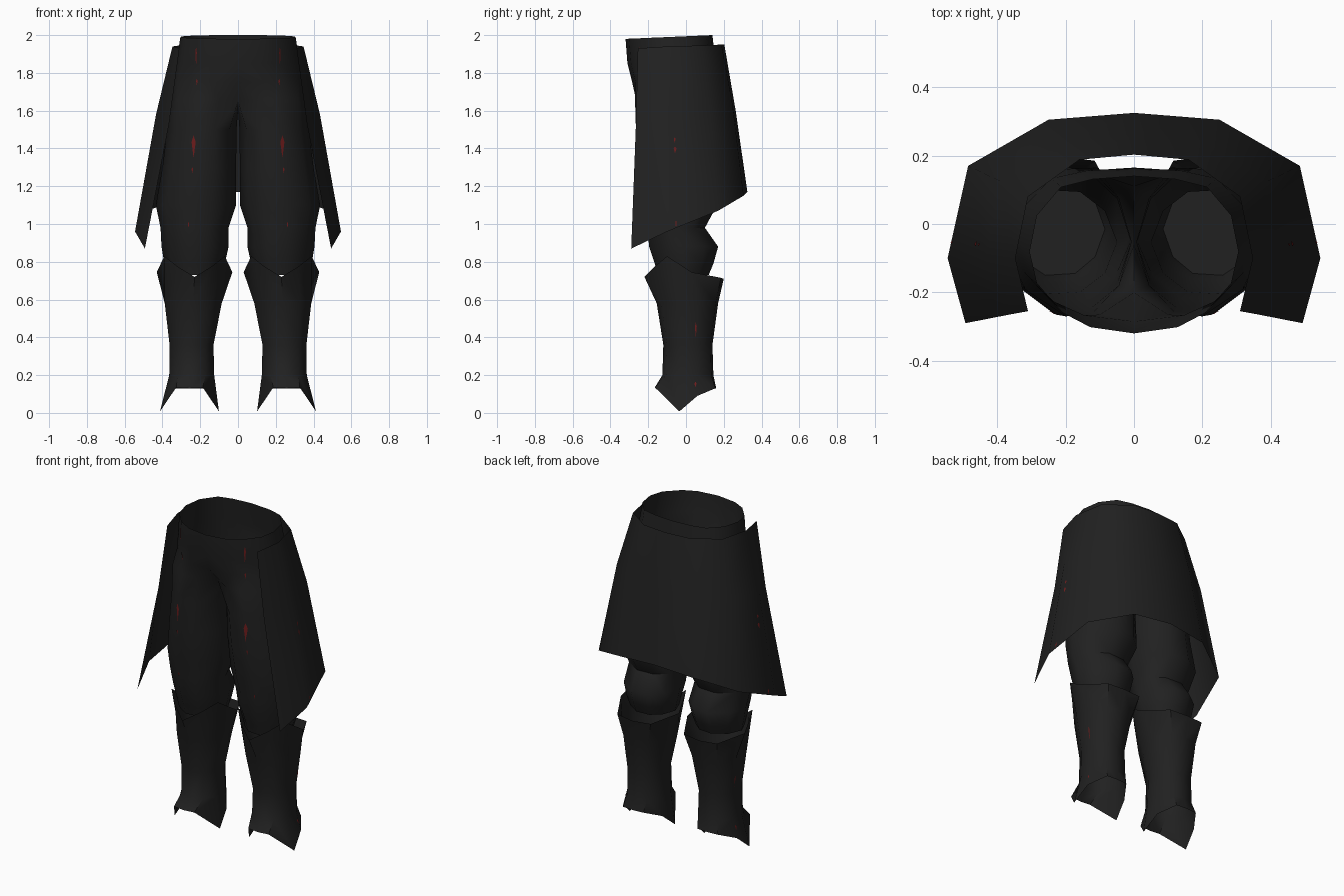
import bpy, math
from mathutils import Vector
from mathutils.bvhtree import BVHTree

if "Cube" in bpy.data.objects:
    bpy.data.objects.remove(bpy.data.objects["Cube"])


def material(name, rgb):
    m = bpy.data.materials.new(name)
    m.diffuse_color = (*rgb, 1)
    m.use_nodes = True
    m.node_tree.nodes["Principled BSDF"].inputs["Base Color"].default_value = m.diffuse_color
    return m


CHARCOAL = material("charcoal cloth", (0.015, 0.015, 0.015))
RED = material("dark red", (0.16, 0.012, 0.012))
all_verts, all_faces = [], []      # half-model surface, used to seat the slits


def build(name, verts, faces, mat, angle=50, keep=True):
    """Make a half object and mirror it across x = 0."""
    me = bpy.data.meshes.new(name)
    me.from_pydata([tuple(v) for v in verts], [], faces)
    me.materials.append(mat)
    ob = bpy.data.objects.new(name, me)
    bpy.context.collection.objects.link(ob)
    if keep:
        base = len(all_verts)
        all_verts.extend(Vector(v) for v in verts)
        all_faces.extend([base + i for i in f] for f in faces)
    mod = ob.modifiers.new("mirror", 'MIRROR')
    mod.use_clip = True
    mod.merge_threshold = 0.0005
    bpy.ops.object.select_all(action='DESELECT')
    ob.select_set(True)
    bpy.context.view_layer.objects.active = ob
    bpy.ops.object.modifier_apply(modifier="mirror")
    bpy.ops.object.shade_smooth_by_angle(angle=math.radians(angle))
    return ob


def bridge(a, b, n, closed):
    """Quads between a ring starting at index a and the ring below it at b."""
    return [(a + i, b + i, b + (i + 1) % n, a + (i + 1) % n)
            for i in range(n if closed else n - 1)]


# --- Trousers: open hip rings (front centre to back centre), then leg rings
hip = [(0, 0), (.42, .04), (.68, .13), (.93, .32), (1, .52),
       (.93, .75), (.7, .93), (.4, .98), (0, 1)]
leg = [(.1, .2), (.3, .02), (.6, 0), (.88, .2), (1, .5),
       (.88, .8), (.6, 1), (.3, .98), (.1, .8), (0, .5)]
hip_rings = [(1.98, 2.0, .305, -.32, .14), (1.85, 1.86, .325, -.31, .155),
             (1.75, 1.75, .345, -.285, .165)]          # z front, z back, x, y0, y1
leg_rings = [(1.5, .008, .375, -.265, .16), (1.3, .01, .40, -.255, .155),
             (1.1, .01, .435, -.225, .165), (.98, .05, .41, -.205, .10),
             (.88, .05, .405, -.195, .17), (.79, .07, .39, -.165, .145),
             (.73, .085, .375, -.15, .12)]              # z, x0, x1, y0, y1
verts, faces = [], []
for z0, z1, w, y0, y1 in hip_rings:
    verts += [(u * w, y0 + v * (y1 - y0), z0 + v * (z1 - z0)) for u, v in hip]
for r in range(2):
    faces += bridge(9 * r, 9 * r + 9, 9, False)
# crotch ring: the last point is the low middle of the saddle
verts += [(0, -.2, 1.65), (.1, -.265, 1.66), (.2, -.27, 1.66), (.32, -.19, 1.66),
          (.358, -.05, 1.66), (.325, .08, 1.66), (.22, .16, 1.66), (.11, .165, 1.66),
          (0, .11, 1.66), (0, -.06, 1.6)]
faces += bridge(18, 27, 9, False)
start = 27
for z, x0, x1, y0, y1 in leg_rings:
    nxt = len(verts)
    verts += [(x0 + u * (x1 - x0), y0 + v * (y1 - y0), z) for u, v in leg]
    faces += bridge(start, nxt, 10, True)
    start = nxt
faces.append(tuple(range(start, start + 10)))           # closed leg end
build("trousers", verts, faces, CHARCOAL)

# --- Open-fronted half skirt: rows run from the front edge to the back centre
rows = [
    [(.31, -.255, 1.93), (.347, -.1, 1.94), (.31, .08, 1.945), (.16, .188, 1.95), (0, .203, 1.95)],
    [(.365, -.265, 1.53), (.434, -.1, 1.58), (.39, .125, 1.62), (.2, .245, 1.64), (0, .263, 1.6)],
    [(.493, -.29, .87), (.545, -.1, .96), (.485, .17, 1.07), (.25, .305, 1.15), (0, .325, 1.17)]]
verts = [p for row in rows for p in row]
build("skirt", verts, bridge(0, 5, 5, False) + bridge(5, 10, 5, False), CHARCOAL)


# --- Greaves: flared tubes with pointed rims
def full_ring(half, cx):
    """Complete a ring from its front-to-back half."""
    return ([(cx + x, y, z) for x, y, z in half]
            + [(cx - x, y, z) for x, y, z in half[-2:0:-1]])


section = [(0, -1), (.6, -.85), (.96, -.3), (.96, .35), (.55, .92), (0, 1)]
top = [(0, -.22, .72), (.09, -.165, .775), (.16, -.10, .83),
       (.2, .03, .745), (.115, .185, .715), (0, .2, .71)]
bottom = [(0, -.165, .13), (.07, -.165, .135), (.156, -.035, .008),
          (.135, .06, .09), (.07, .155, .13), (0, .16, .13)]
rings = [full_ring(top, .23)]
for z, cx, w, y0, y1 in [(.58, .237, .157, -.155, .17), (.36, .246, .121, -.12, .14),
                         (.2, .245, .124, -.125, .145)]:
    mid, d = (y0 + y1) / 2, (y1 - y0) / 2
    rings.append(full_ring([(u * w, mid + v * d, z) for u, v in section], cx))
rings.append(full_ring(bottom, .257))
verts = [p for r in rings for p in r]
faces = [f for r in range(4) for f in bridge(10 * r, 10 * r + 10, 10, True)]
build("greaves", verts, faces, CHARCOAL)

# --- Thin red slits laid on the cloth: (view, across, z low, z high, half width)
tree = BVHTree.FromPolygons(all_verts, all_faces)
slits = [("front", .222, 1.83, 1.94, .004), ("front", .218, 1.73, 1.77, .004),
         ("front", .235, 1.35, 1.47, .011), ("front", .242, 1.27, 1.30, .005),
         ("front", .262, .98, 1.01, .004), ("side", -.06, 1.43, 1.46, .005),
         ("side", -.058, 1.375, 1.41, .008), ("side", -.053, .98, 1.02, .004),
         ("side", .052, .4, .48, .005), ("side", .05, .135, .165, .006)]
verts, faces = [], []
for view, a, z0, z1, w in slits:
    zm = z0 + (z1 - z0) * .7
    pts = []
    for da, z in [(0, z0), (w, zm), (0, z1), (-w, zm)]:
        if view == "front":
            o, d = Vector((a + da, -2, z)), Vector((0, 1, 0))
        else:
            o, d = Vector((2, a + da, z)), Vector((-1, 0, 0))
        hit = tree.ray_cast(o, d)[0]
        if hit:
            pts.append(hit - d * .003)
    if len(pts) == 4:
        faces.append(tuple(range(len(verts), len(verts) + 4)))
        verts += pts
build("red_slits", verts, faces, RED, keep=False)
